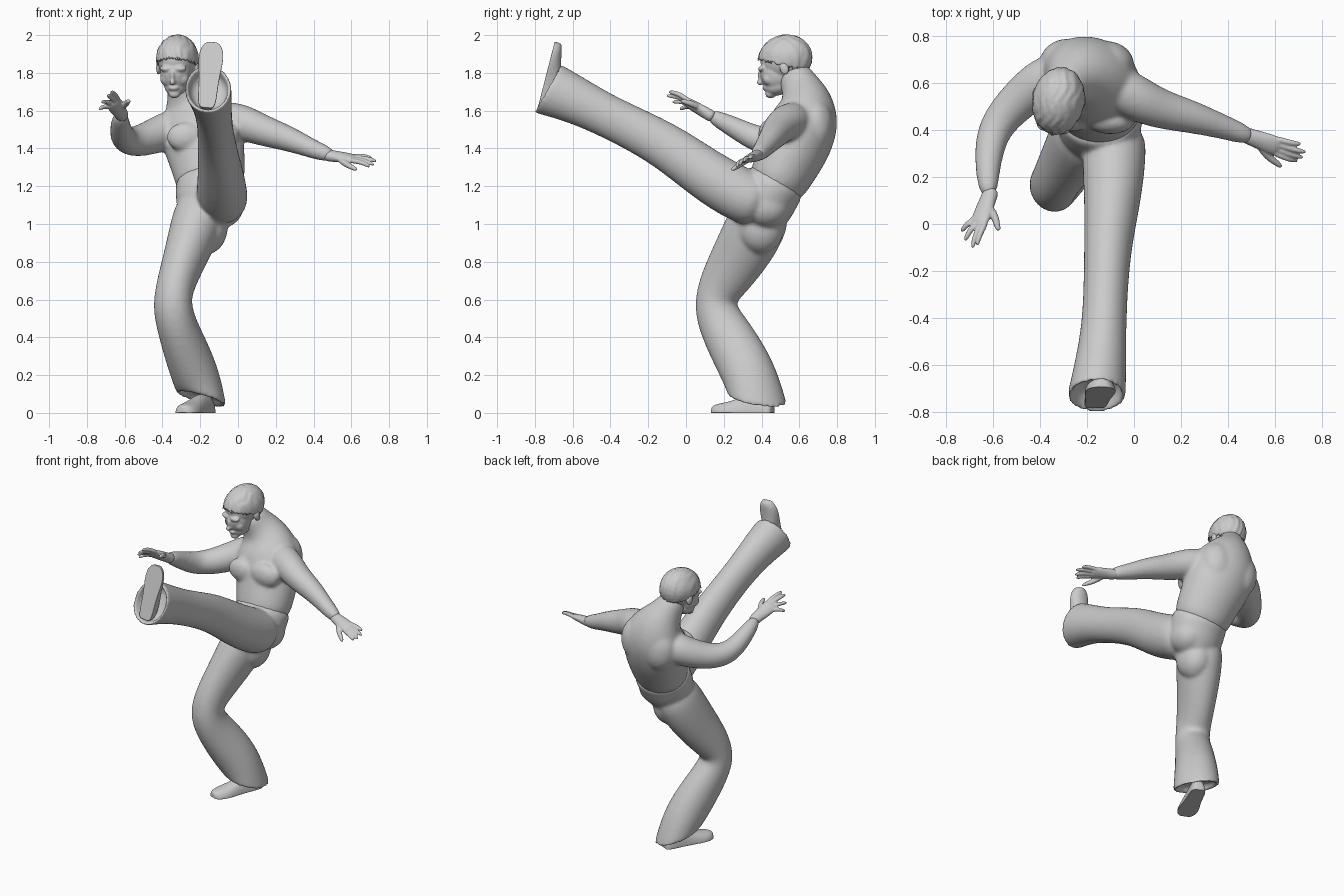
import bpy, bmesh, math, random
from mathutils import Vector, Matrix

random.seed(4)
if "Cube" in bpy.data.objects:
    bpy.data.objects.remove(bpy.data.objects["Cube"])

grey = bpy.data.materials.new("plain_grey")
grey.use_nodes = True
grey.diffuse_color = (0.6, 0.6, 0.6, 1)
grey.node_tree.nodes["Principled BSDF"].inputs["Base Color"].default_value = (0.6, 0.6, 0.6, 1)


def skin_rings(bm, rings):
    """Bridge closed rings of points and cap both ends."""
    loops = [[bm.verts.new(p) for p in ring] for ring in rings]
    n = len(loops[0])
    for a, b in zip(loops, loops[1:]):
        for i in range(n):
            j = (i + 1) % n
            bm.faces.new((a[i], a[j], b[j], b[i]))
    bm.faces.new(loops[0])
    bm.faces.new(loops[-1])


def tube(bm, path, side=(1, 0, 0), end=None, hollow=0, sides=16):
    """Loft ellipses along a path of (x, y, z, side radius, other radius)."""
    pts = [Vector(p[:3]) for p in path]
    rings = []
    for k, p in enumerate(path):
        t = pts[min(k + 1, len(pts) - 1)] - pts[max(k - 1, 0)]
        if end and k == len(pts) - 1:
            t = Vector(end)
        t.normalize()
        u = Vector(side)
        u = (u - t * u.dot(t)).normalized()
        v = t.cross(u)
        angles = [math.tau * i / sides for i in range(sides)]
        rings.append([pts[k] + u * p[3] * math.cos(a) + v * p[-1] * math.sin(a) for a in angles])
    if hollow:
        # turn the hem inward, along the leg, to leave an open cuff
        c, hem = pts[-1], rings[-1]
        inward = (pts[-2] - c).normalized() * hollow
        for size, depth in ((0.98, 0), (0.86, 0), (0.82, 0.3), (0.7, 1)):
            rings.append([c + (q - c) * size + inward * depth for q in hem])
    skin_rings(bm, rings)


def blob(bm, loc, size, frame=Matrix()):
    m = frame @ Matrix.Translation(loc) @ Matrix.Diagonal((*size, 1))
    bmesh.ops.create_icosphere(bm, subdivisions=2, radius=1, matrix=m)


def finish(bm, name, voxel=0, smooth=4, subdiv=2):
    bmesh.ops.recalc_face_normals(bm, faces=bm.faces)
    me = bpy.data.meshes.new(name)
    bm.to_mesh(me)
    bm.free()
    me.materials.append(grey)
    for f in me.polygons:
        f.use_smooth = True
    ob = bpy.data.objects.new(name, me)
    bpy.context.collection.objects.link(ob)
    if subdiv:
        s = ob.modifiers.new("round", 'SUBSURF')
        s.levels = s.render_levels = subdiv
    if voxel:
        r = ob.modifiers.new("fuse", 'REMESH')
        r.mode = 'VOXEL'
        r.voxel_size = voxel
        r.use_smooth_shade = True
        s = ob.modifiers.new("soften", 'SMOOTH')
        s.factor = 0.5
        s.iterations = smooth
    return ob


# Bare torso with neck, chest, back muscles and both arms
bm = bmesh.new()
tube(bm, [(-.142, .45, 1.15, .175, .15), (-.15, .508, 1.27, .194, .168), (-.173, .57, 1.39, .214, .185),
          (-.193, .61, 1.49, .228, .19), (-.215, .638, 1.58, .205, .178), (-.245, .638, 1.67, .145, .135),
          (-.285, .598, 1.745, .093, .098), (-.31, .555, 1.82, .082, .088)], side=(1, -.1, .15))
for x, y, z in ((-.275, .447, 1.46), (-.1, .437, 1.475)):
    blob(bm, (x, y, z), (.11, .058, .085))
for x, y, z in ((-.28, .69, 1.5), (-.12, .68, 1.52)):
    blob(bm, (x, y, z), (.13, .108, .16))
tube(bm, [(-.1, .59, 1.55, .09), (-.04, .565, 1.55, .1), (.03, .525, 1.535, .097), (.1, .495, 1.508, .088),
          (.17, .475, 1.483, .08), (.25, .455, 1.457, .071), (.33, .43, 1.426, .06), (.42, .4, 1.387, .049),
          (.51, .367, 1.358, .037)], side=(0, 1, 0))
tube(bm, [(-.3, .64, 1.51, .09), (-.36, .62, 1.5, .105), (-.42, .59, 1.475, .098), (-.51, .51, 1.44, .087),
          (-.58, .43, 1.435, .077), (-.612, .35, 1.46, .069), (-.625, .24, 1.52, .055), (-.62, .11, 1.585, .038)],
     side=(0, 0, 1))
finish(bm, "torso_and_arms", 0.011, 9)

# Trousers: hips, standing right leg and raised left leg, both with open flared cuffs
bm = bmesh.new()
tube(bm, [(-.18, .36, .98, .11, .12), (-.155, .41, 1.09, .186, .165), (-.143, .455, 1.19, .187, .164),
          (-.148, .493, 1.25, .193, .17)])
blob(bm, (-.085, .43, 1.1), (.125, .135, .13))
blob(bm, (-.16, .395, .99), (.115, .135, .16))
tube(bm, [(-.18, .43, 1.13, .14, .14), (-.22, .375, .99, .142, .17), (-.285, .275, .81, .115, .152),
          (-.338, .178, .66, .102, .125), (-.35, .148, .56, .106, .114), (-.315, .21, .43, .112, .136),
          (-.228, .335, .215, .134, .15), (-.193, .378, .07, .14, .162)],
     end=(-.28, -.16, -1), hollow=.06)
tube(bm, [(-.08, .42, 1.1, .13, .135), (-.085, .3, 1.145, .142, .15), (-.09, .11, 1.255, .124, .14),
          (-.115, -.12, 1.43, .1, .125), (-.125, -.4, 1.562, .094, .112), (-.14, -.58, 1.655, .11, .126),
          (-.16, -.735, 1.718, .128, .15)], end=(0, -.87, .49), hollow=.09)
finish(bm, "trousers", 0.0105, 9)


# Hands: flattened palm, four fingers fanned from the knuckles, and a thumb
def hand(name, wrist, knuckles, spread, tips, thumb):
    w, k, s = Vector(wrist), Vector(knuckles), Vector(spread).normalized()
    bm = bmesh.new()
    back = (k - w).cross(s).normalized()
    if back.z < 0:
        back.negate()
    tube(bm, [(*(w + (w - k) * .4), .036, .034), (*w, .037, .031), (*w.lerp(k, .5), .045, .026),
              (*w.lerp(k, .9), .046, .021), (*w.lerp(k, 1.08), .036, .014)], side=s, sides=12)
    for i, tip in enumerate(tips):
        base = k + s * .023 * (i - 1.5)
        mid = base.lerp(Vector(tip), .55) + back * .012
        tube(bm, [(*base.lerp(w, .25), .014), (*base, .0145), (*mid, .0135), (*Vector(tip), .01)], side=s, sides=8)
    root, tip = w.lerp(k, .25) - s * .02, Vector(thumb)
    mid = root.lerp(tip, .5) - s * .012
    tube(bm, [(*root, .02), (*mid, .018), (*root.lerp(tip, .8), .014), (*tip, .01)], side=back, sides=8)
    finish(bm, name, 0.005, 3)


hand("left_hand", (.5, .37, 1.36), (.615, .328, 1.345), (.05, .9, .35),
     [(.70, .268, 1.3), (.725, .282, 1.31), (.738, .305, 1.33), (.715, .34, 1.345)], (.63, .24, 1.285))
hand("right_hand", (-.62, .11, 1.585), (-.66, .005, 1.645), (-.6, .3, -.6),
     [(-.67, -.095, 1.7), (-.69, -.108, 1.68), (-.722, -.075, 1.645), (-.737, -.035, 1.605)], (-.575, -.03, 1.655))

# Head, facing forward and tipped down
frame = (Matrix.Translation((-.325, .508, 1.86)) @ Matrix.Rotation(math.radians(-11), 4, 'Z')
         @ Matrix.Rotation(math.radians(17), 4, 'X'))
bm = bmesh.new()
for loc, size in (((0, .02, .008), (.11, .143, .125)),       # skull
                  ((0, -.05, -.055), (.086, .09, .105)),     # face
                  ((0, -.055, -.115), (.066, .08, .056)),    # jaw
                  ((0, -.105, -.145), (.034, .034, .026)),   # chin
                  ((0, -.142, -.07), (.016, .022, .018)),    # nose tip
                  ((0, -.132, -.045), (.013, .018, .036)),   # nose bridge
                  ((0, -.122, -.108), (.03, .02, .016))):    # mouth
    blob(bm, loc, size, frame)
for s in (-1, 1):
    blob(bm, (s * .034, -.104, -.006), (.042, .026, .018), frame)  # brow
    blob(bm, (s * .032, -.108, -.038), (.02, .018, .012), frame)   # eye
    blob(bm, (s * .044, -.088, -.07), (.034, .032, .036), frame)   # cheek
    blob(bm, (s * .104, .02, -.045), (.013, .026, .037), frame)    # ear
finish(bm, "head", 0.006, 4)

# Short ruffled hair that follows a sloping hairline
bm = bmesh.new()
bmesh.ops.create_icosphere(bm, subdivisions=5, radius=1, matrix=Matrix.Diagonal((.111, .146, .127, 1)))
centres = [(f, f.calc_center_median()) for f in bm.faces]
low = [f for f, c in centres if c.z < -.036 - .6 * c.y + random.uniform(-.008, .008)]
bmesh.ops.delete(bm, geom=low, context='FACES')
for v in bm.verts:
    strands = math.sin(v.co.x * 170 + 2 * math.sin(v.co.y * 50)) * .012
    v.co *= 1 + strands + random.uniform(-.007, .007)
    v.co += Vector((0, .02, .008))
bm.transform(frame)
hair = finish(bm, "hair", subdiv=0)
shell = hair.modifiers.new("thickness", 'SOLIDIFY')
shell.thickness = .008
shell.offset = -1


# Shoes: flat sole, rounded upper, tapered toe
def shoe(name, heel, toe, up):
    heel, toe = Vector(heel), Vector(toe)
    y = (heel - toe).normalized()
    z = Vector(up)
    z = (z - y * z.dot(y)).normalized()
    m = Matrix((y.cross(z), y, z)).transposed()
    rings = []
    for f, half, high in ((0, .024, .045), (.02, .04, .075), (.12, .051, .1), (.35, .052, .105), (.55, .059, .08),
                          (.75, .069, .058), (.9, .06, .05), (.98, .038, .04), (1, .02, .03)):
        c = heel.lerp(toe, f)
        ring = []
        for i in range(16):
            a = math.tau * i / 16
            w = half * math.copysign(abs(math.cos(a)) ** .8, math.cos(a))
            ring.append(c + m @ Vector((w, 0, max(0, high * math.sin(a)))))
        rings.append(ring)
    bm = bmesh.new()
    skin_rings(bm, rings)
    finish(bm, name)


shoe("right_shoe", (-.15, .46, 0), (-.295, .14, 0), (0, 0, 1))
shoe("left_shoe", (-.168, -.785, 1.615), (-.135, -.695, 1.965), (0, .95, -.27))
